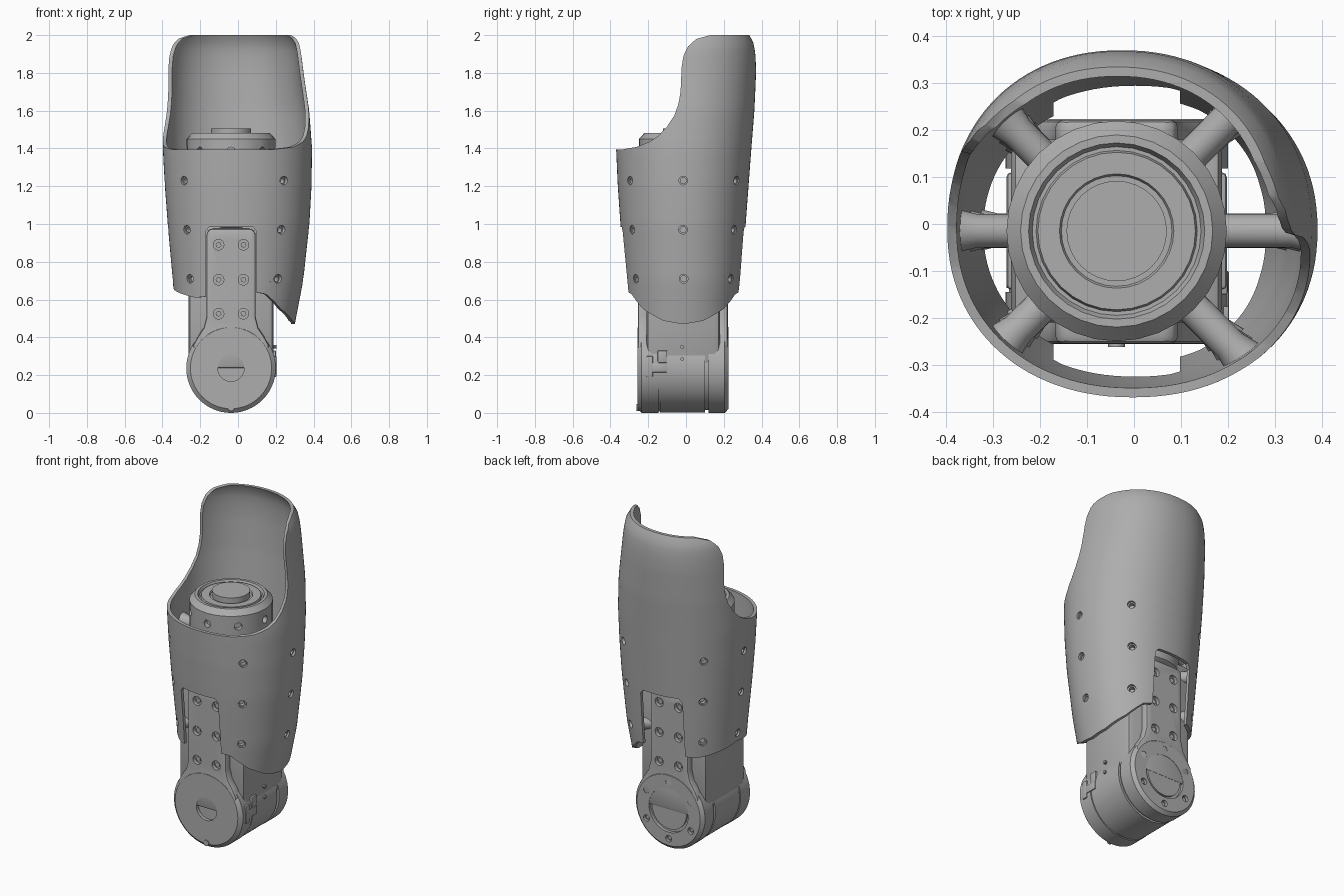
import bpy, bmesh
from math import sin, cos, pi, radians
from mathutils import Vector

if "Cube" in bpy.data.objects:
    bpy.data.objects.remove(bpy.data.objects["Cube"])

grey = bpy.data.materials.new("satin grey")
grey.use_nodes = True
grey.diffuse_color = (0.42, 0.42, 0.42, 1)
grey.node_tree.nodes["Principled BSDF"].inputs["Base Color"].default_value = grey.diffuse_color

CX, CY, CZ = -0.037, -0.015, 0.237      # core axis and joint height


# ---------- helpers ----------
def loft(name, rings, closed=False, bevel=0):
    """Skin a list of equal point rings; cap the ends unless closed."""
    bm = bmesh.new()
    rows = [[bm.verts.new(p) for p in ring] for ring in rings]
    n = len(rows[0])
    pairs = list(zip(rows, rows[1:])) + ([(rows[-1], rows[0])] if closed else [])
    for a, b in pairs:
        for i in range(n):
            j = (i + 1) % n
            bm.faces.new((a[i], a[j], b[j], b[i]))
    if not closed:
        bm.faces.new(rows[0])
        bm.faces.new(rows[-1])
    bmesh.ops.recalc_face_normals(bm, faces=bm.faces)
    mesh = bpy.data.meshes.new(name)
    bm.to_mesh(mesh)
    bm.free()
    mesh.materials.append(grey)
    ob = bpy.data.objects.new(name, mesh)
    bpy.context.collection.objects.link(ob)
    if bevel:
        mod = ob.modifiers.new("edges", "BEVEL")
        mod.width, mod.segments, mod.limit_method = bevel, 2, "ANGLE"
        apply(ob, mod)
    return ob


def apply(ob, mod):
    bpy.ops.object.select_all(action="DESELECT")
    bpy.context.view_layer.objects.active = ob
    ob.select_set(True)
    bpy.ops.object.modifier_apply(modifier=mod.name)


def turned(name, origin, axis, profile, segs=32):
    """Lathe a (distance along axis, radius) profile."""
    axis = Vector(axis).normalized()
    u = axis.orthogonal().normalized()
    v = axis.cross(u)
    o = Vector(origin)
    turn = [2 * pi * i / segs for i in range(segs)]
    return loft(name, [[o + axis * h + (u * cos(t) + v * sin(t)) * r for t in turn]
                       for h, r in profile])


def rod(name, start, end, r, segs=20):
    d = Vector(end) - Vector(start)
    return turned(name, start, d, [(0, r), (d.length, r)], segs)


def cut(ob, cutters):
    for c in cutters:
        mod = ob.modifiers.new("cut", "BOOLEAN")
        mod.operation, mod.object, mod.solver = "DIFFERENCE", c, "EXACT"
        apply(ob, mod)
        bpy.data.objects.remove(c)


def slab(name, outline, y0, y1, bevel=0):
    """Extrude an x-z outline along y."""
    return loft(name, [[(x, y, z) for x, z in outline] for y in (y0, y1)], bevel=bevel)


def box(name, x, y, z, bevel=0):
    return slab(name, [(x[0], z[0]), (x[1], z[0]), (x[1], z[1]), (x[0], z[1])], *y, bevel)


def mirrored(half):
    return [(CX + x, z) for x, z in half] + [(CX - x, z) for x, z in reversed(half)]


def lookup(table, k):
    for a, b in zip(table, table[1:]):
        if k <= b[0]:
            f = max(0, (k - a[0]) / (b[0] - a[0]))
            return [p + (q - p) * f for p, q in zip(a[1:], b[1:])]
    return table[-1][1:]


# ---------- outer shell ----------
# height, then x and y extents of the section
SECTIONS = [(0.45, -.325, .297, -.30, .27), (0.7, -.345, .345, -.32, .295),
            (1.0, -.372, .378, -.347, .316), (1.2, -.387, .389, -.361, .331),
            (1.4, -.398, .392, -.37, .346), (1.6, -.40, .377, -.37, .362),
            (1.8, -.396, .347, -.365, .371), (1.9, -.392, .335, -.36, .368),
            (1.96, -.385, .323, -.35, .357), (2.0, -.37, .30, -.33, .335)]
# angle from +x, height of the lower hem
HEM = [(0, .47), (20, .488), (45, .55), (65, .63), (90, .65), (110, .62), (130, .61),
       (160, .64), (180, .66)]


def shell_point(t, z, inset):
    x0, x1, y0, y1 = lookup(SECTIONS, z)
    c, s = cos(t), sin(t)
    px = abs(c) ** 0.93 * (1 if c > 0 else -1)
    py = abs(s) ** 0.93 * (1 if s > 0 else -1)
    return Vector(((x0 + x1) / 2 + ((x1 - x0) / 2 - inset) * px,
                   (y0 + y1) / 2 + ((y1 - y0) / 2 - inset) * py, z))


def shell_ring(f, inset):
    ring = []
    for i in range(112):
        deg = 360 * i / 112
        low = lookup(HEM, min(deg, 360 - deg))[0]
        ring.append(shell_point(radians(deg), low + (2 - low) * f, inset))
    return ring


steps = [i / 36 for i in range(37)]
shell = loft("shell", [shell_ring(f, 0) for f in steps]
             + [shell_ring(f, 0.02) for f in reversed(steps)], closed=True)

# slanted opening at the top front
opening = [(-.9, 1.39), (-.38, 1.395), (-.28, 1.408), (-.2, 1.435), (-.15, 1.465),
           (-.1, 1.515), (-.06, 1.575), (-.04, 1.635), (-.031, 1.7), (-.03, 1.83),
           (-.022, 1.89), (0, 1.94), (.04, 1.98), (.11, 2.001), (.11, 2.2), (-.9, 2.2)]
opener = loft("opening_cutter", [[(x, y - 0.25 * (x - 0.37), z) for y, z in opening]
                                 for x in (-0.6, 0.6)])
notch = mirrored([(.135, .2), (.135, .96), (.115, .985)])
cut(shell, [opener] + [slab("notch_cutter", notch, *y) for y in ((-.6, -.1), (.1, .6))])

# ---------- standoffs joining the core to the shell ----------
for z in (0.71, 0.97, 1.23):
    for deg in (0, 45, 135, 180, 225, 315):
        d = Vector((cos(radians(deg)), sin(radians(deg)), 0))
        if deg % 180 == 0:
            base = Vector((CX, CY, z))
        else:
            base = Vector((CX, CY, z)) + d * 0.1
        # nearest shell point along the standoff direction
        hit = max((shell_point(2 * pi * i / 360, z, 0) for i in range(360)),
                  key=lambda p: (p - base).normalized().dot(d))
        out = hit - base
        cut(shell, [rod("hole_cutter", hit - d * 0.06, hit + d * 0.06, 0.023)])
        post = turned("standoff", base, out, [(0, .036), (out.length - .055, .036),
                                              (out.length - .014, .046)], 20)
        cut(post, [rod("bore_cutter", hit - d * 0.04, hit + d * 0.02, 0.016, 12)])

# ---------- upper core drum ----------
drum = turned("core_drum", (CX, CY, 0), (0, 0, 1),
              [(.98, .2), (1.0, .235), (1.45, .235), (1.482, .205), (1.482, .188),
               (1.465, .18), (1.465, .172), (1.478, .168), (1.478, .122), (1.47, .118),
               (1.47, .107), (1.505, .107)])
for i in range(8):
    d = Vector((cos(i * pi / 4), sin(i * pi / 4), 0))
    p = Vector((CX, CY, 1.385)) + d * 0.235
    cut(drum, [rod("hole_cutter", p - d * 0.03, p + d * 0.03, 0.022, 16)])

# ---------- core body and cross brackets ----------
box("core_body", (CX - .225, CX + .225), (-.21, .18), (.25, 1.05), 0.03)
for z in (0.62, 0.9):
    slab("core_flange", mirrored([(.235, z), (.235, z + .1)]), -.14, .11, 0.01)

# ---------- front and back arm plates with screw holes ----------
ARM = mirrored([(.2, CZ), (.2, .36), (.175, .405), (.145, .45), (.13, .51), (.13, .955),
                (.11, .975)])
for name, y0, y1, face in (("front_arm", -.255, -.19, -1), ("back_arm", .16, .222, 1)):
    arm = slab(name, ARM, y0, y1, 0.014)
    y = y0 if face < 0 else y1
    for z in (.525, .705, .89):
        for x in (CX - .066, CX + .066):
            cut(arm, [rod("hole_cutter", (x, y - face * .022, z), (x, y + face * .02, z), .028)])
            rod("arm_screw", (x, y - face * .03, z), (x, y - face * .012, z), .016, 6)

# ---------- joint housing ----------
joint = turned("joint_housing", (CX, 0, CZ), (0, 1, 0),
               [(-.256, .215), (-.236, .237), (-.145, .237), (-.145, .23), (-.137, .23),
                (-.137, .235), (.1, .235), (.1, .222), (.118, .222), (.118, .237),
                (.205, .237), (.224, .217)], 64)
cut(joint, [rod("hub_cutter", (CX, -.235, CZ), (CX, -.3, CZ), .07, 40),
            rod("ring_cutter", (CX, .205, CZ), (CX, .3, CZ), .135, 48)])
rod("back_hub", (CX, .19, CZ), (CX, .217, CZ), .118, 40)
for i in range(6):
    a = pi * (i + .5) / 3
    x, z = CX + .175 * cos(a), CZ + .175 * sin(a)
    cut(joint, [rod("hole_cutter", (x, .205, z), (x, .25, z), .02, 16)])
    rod("back_hub_screw", (x, .2, z), (x, .213, z), .012, 6)
rod("front_pin", (CX, -.262, .028), (CX, -.2, .028), .018, 16)

# ---------- side connector ----------
box("connector_bracket", (.15, .203), (-.21, -.175), (.19, .3), 0.004)
box("connector_socket", (.15, .203), (-.18, -.1), (.215, .265), 0.004)
box("connector_cover", (.15, .2), (-.15, -.1), (.265, .33), 0.004)
for y, z in ((-.02, .285), (-.02, .35)):
    rod("connector_pin", (.15, y, z), (.204, y, z), .01, 10)

# ---------- shading ----------
bpy.ops.object.select_all(action="DESELECT")
for ob in bpy.context.scene.objects:
    if ob.type == "MESH":
        ob.select_set(True)
        bpy.context.view_layer.objects.active = ob
bpy.ops.object.shade_smooth_by_angle(angle=radians(32))
